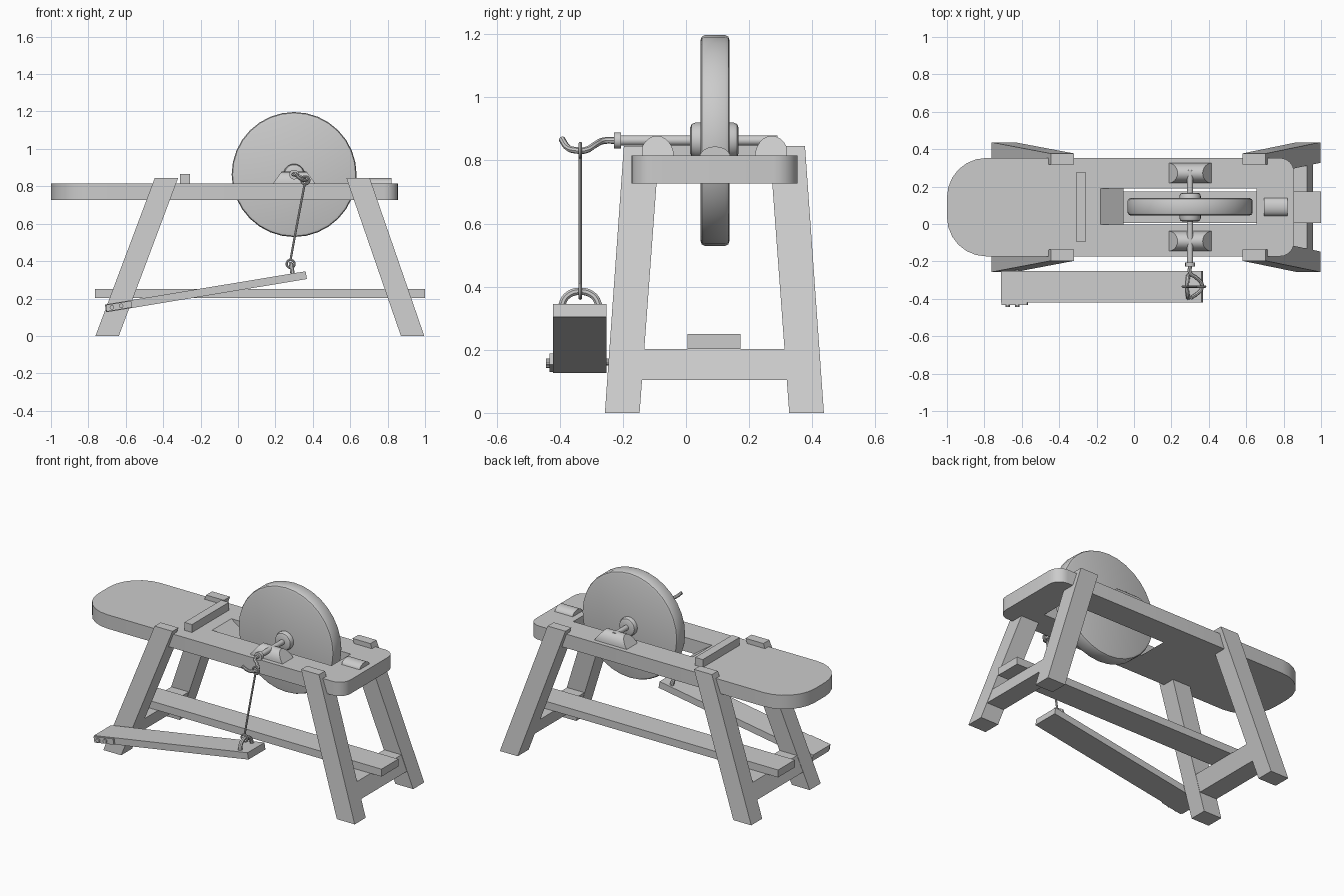
import bpy, bmesh
from math import sin, cos, pi, radians
from mathutils import Vector, Matrix

if "Cube" in bpy.data.objects:
    bpy.data.objects.remove(bpy.data.objects["Cube"])

YC = 0.09            # centre line of the bench
AX, AZ = 0.30, 0.863  # wheel axis


def finish(name, bm, smooth=False):
    bmesh.ops.recalc_face_normals(bm, faces=bm.faces)
    me = bpy.data.meshes.new(name)
    bm.to_mesh(me)
    bm.free()
    ob = bpy.data.objects.new(name, me)
    bpy.context.collection.objects.link(ob)
    bpy.context.view_layer.objects.active = ob
    if smooth:
        bpy.ops.object.select_all(action='DESELECT')
        ob.select_set(True)
        bpy.ops.object.shade_smooth_by_angle(angle=radians(35))
    return ob


def loft(name, rings, smooth=False, matrix=None):
    """Skin equal-length closed rings and cap both ends."""
    bm = bmesh.new()
    vs = [[bm.verts.new(p) for p in r] for r in rings]
    n = len(vs[0])
    for a, b in zip(vs, vs[1:]):
        for i in range(n):
            j = (i + 1) % n
            bm.faces.new((a[i], a[j], b[j], b[i]))
    bm.faces.new(vs[0])
    bm.faces.new(vs[-1])
    if matrix:
        bm.transform(matrix)
    return finish(name, bm, smooth)


def rect(x0, x1, y0, y1, z):
    return [(x0, y0, z), (x1, y0, z), (x1, y1, z), (x0, y1, z)]


def box(name, x0, x1, y0, y1, z0, z1, matrix=None):
    return loft(name, [rect(x0, x1, y0, y1, z0), rect(x0, x1, y0, y1, z1)], matrix=matrix)


def lathe(name, profile, n, x=AX, z=AZ):
    """Revolve (radius, y) points about an axis parallel to y."""
    rings = [[(x + r * cos(2 * pi * i / n), y, z + r * sin(2 * pi * i / n))
              for i in range(n)] for r, y in profile]
    return loft(name, rings, True)


def tube(name, pts, r, cyclic=False):
    cu = bpy.data.curves.new(name, 'CURVE')
    cu.dimensions = '3D'
    cu.bevel_depth = r
    cu.bevel_resolution = 2
    cu.resolution_u = 5
    cu.use_fill_caps = True
    sp = cu.splines.new('BEZIER')
    sp.bezier_points.add(len(pts) - 1)
    for b, p in zip(sp.bezier_points, pts):
        b.co = p
        b.handle_left_type = b.handle_right_type = 'AUTO'
    sp.use_cyclic_u = cyclic
    ob = bpy.data.objects.new(name, cu)
    bpy.context.collection.objects.link(ob)
    bpy.ops.object.select_all(action='DESELECT')
    ob.select_set(True)
    bpy.context.view_layer.objects.active = ob
    bpy.ops.object.convert(target='MESH')
    bpy.ops.object.shade_smooth_by_angle(angle=radians(35))


# Seat plank: rounded outline with a slot whose left end slopes
outline = []
for cx, sx, sy, r, a0 in ((0.855, 1, 1, 0.075, 0), (-1, -1, 1, 0.21, 90),
                          (-1, -1, -1, 0.21, 180), (0.855, 1, -1, 0.075, 270)):
    for i in range(7):
        a = radians(a0 + 15 * i)
        outline.append((cx - sx * r + r * cos(a), YC + sy * (0.263 - r) + r * sin(a)))
seat = loft("seat", [[(x, y, z) for x, y in outline] for z in (0.727, 0.815)], True)
cutter = loft("slot_cutter", [rect(-0.041, 0.655, -0.002, 0.19, 0.717),
                              rect(-0.194, 0.655, -0.002, 0.19, 0.825)])
cutter.hide_render = True
mod = seat.modifiers.new("slot", 'BOOLEAN')
mod.operation = 'DIFFERENCE'
mod.object = cutter
mod.solver = 'EXACT'
bpy.context.view_layer.objects.active = seat
bpy.ops.object.modifier_apply(modifier="slot")
bpy.data.objects.remove(cutter)


# Splayed legs with a narrow tenon lapped through the seat, and cross bars
def leg_x(side, z):
    t = z / 0.845
    x0 = -0.762 + 0.317 * t if side < 0 else 0.871 - 0.292 * t
    return x0, x0 + 0.125


for sx, end in ((-1, "left"), (1, "right")):
    for sy, face in ((-1, "front"), (1, "back")):
        def leg_ring(z, width):
            outer = 0.347 - 0.06 * z / 0.845
            ya, yb = sorted((YC + sy * outer, YC + sy * (outer - width)))
            return rect(*leg_x(sx, z), ya, yb, z)
        loft(f"{end}_{face}_leg", [leg_ring(0, 0.11), leg_ring(0.76, 0.112),
                                   leg_ring(0.7601, 0.064), leg_ring(0.845, 0.06)])
    rings = []
    for z in (0.105, 0.203):
        a, b = leg_x(sx, z)
        rings.append(rect(a + 0.002, b - 0.002, -0.15, 0.33, z))
    loft(f"{end}_cross_bar", rings)

box("long_stretcher", -0.765, 1.0, 0.005, 0.173, 0.203, 0.25)
box("seat_cleat", -0.31, -0.257, -0.093, 0.275, 0.81, 0.865)


# Domed blocks: bearings with slanted ends, plus the small end block
def dome(name, x, half, slant, y, ry, height):
    rings = []
    for s in (-1, 1):
        arc = [(cos(pi * i / 12), sin(pi * i / 12)) for i in range(13)]
        rings.append([(x + s * (half - slant * v), y + ry * u, 0.81 + height * v)
                      for u, v in arc])
    loft(name, rings, True)


dome("front_bearing", AX, 0.117, 0.05, YC - 0.182, 0.054, 0.068)
dome("back_bearing", AX, 0.117, 0.05, YC + 0.182, 0.054, 0.068)
dome("end_block", 0.757, 0.063, 0, 0.092, 0.049, 0.034)

# Grindstone, hub and axle
lathe("grinding_wheel", [(0.318, 0.046), (0.329, 0.05), (0.334, 0.06),
                         (0.334, 0.124), (0.329, 0.134), (0.318, 0.138)], 32)
lathe("hub", [(0.04, 0.013), (0.052, 0.018), (0.057, 0.03),
              (0.057, 0.15), (0.052, 0.162), (0.04, 0.167)], 20)
lathe("axle", [(0.016, -0.22), (0.016, 0.29)], 14)
lathe("axle_collar", [(0.026, -0.228), (0.026, -0.206)], 14)

# Crank hook
tube("crank", [(AX, -0.22, AZ), (AX, -0.262, 0.862), (0.333, -0.287, 0.85),
               (0.362, -0.32, 0.832), (0.36, -0.348, 0.832),
               (0.335, -0.374, 0.84), (0.305, -0.394, 0.868)], 0.0105)

# Connecting rod with an eye at each end
RY = -0.335
tube("connecting_rod", [(0.357, RY, 0.815), (0.318, RY, 0.61), (0.28, RY, 0.402)], 0.006)
for name, cx, cz in (("upper_eye", 0.36, 0.832), ("lower_eye", 0.281, 0.385)):
    tube(name, [(cx + 0.021 * cos(k * pi / 4), RY, cz + 0.021 * sin(k * pi / 4))
                for k in range(8)], 0.006, True)

# Tilted treadle, modelled flat from its upper left corner then rotated
tilt = Matrix.Translation((-0.712, 0, 0.168)) @ Matrix.Rotation(radians(-9.4), 4, 'Y')
box("treadle", 0, 1.088, -0.421, -0.252, -0.042, 0, matrix=tilt)
box("treadle_bracket", 0.004, 0.142, -0.432, -0.415, -0.039, -0.003, matrix=tilt)
for i, u in enumerate((0.035, 0.085)):
    p = tilt @ Vector((u, 0, -0.021))
    lathe(f"bracket_bolt_{i + 1}", [(0.012, -0.443), (0.012, -0.425)], 10, p.x, p.z)
p = tilt @ Vector((0.085, 0, -0.021))
lathe("treadle_pivot", [(0.011, -0.40), (0.011, -0.20)], 10, p.x, p.z)

# Staple on the treadle
tube("treadle_staple", [(0.293, -0.393, 0.315), (0.29, -0.392, 0.345), (0.286, -0.374, 0.373),
                        (0.283, RY, 0.385), (0.286, -0.296, 0.373),
                        (0.29, -0.278, 0.345), (0.293, -0.277, 0.315)], 0.012)
